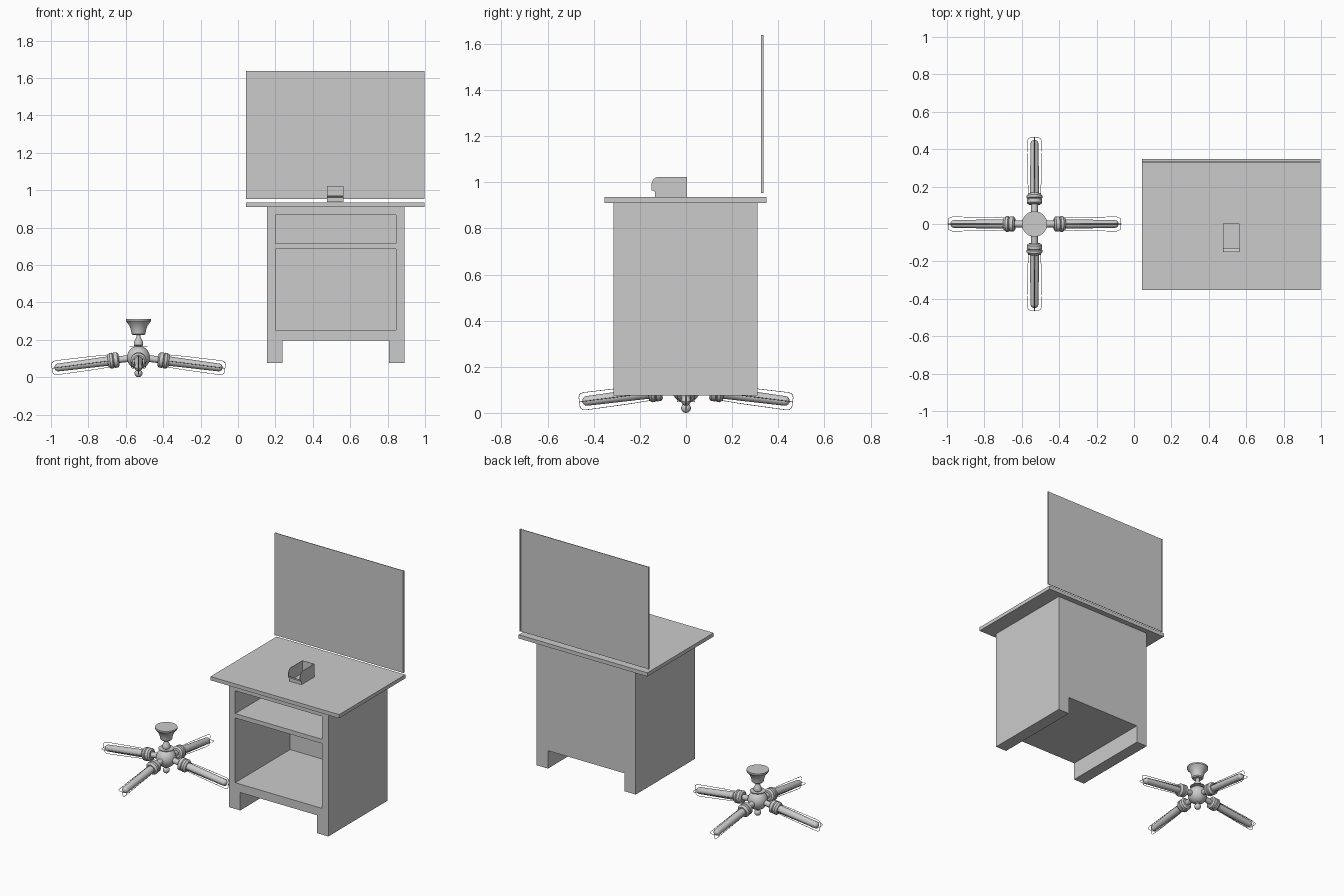
import bpy, bmesh
from math import pi, cos, sin, radians
from mathutils import Matrix, Vector

if "Cube" in bpy.data.objects:
    bpy.data.objects.remove(bpy.data.objects["Cube"])


def finish(name, bm, smooth=False):
    bmesh.ops.recalc_face_normals(bm, faces=bm.faces)
    me = bpy.data.meshes.new(name)
    bm.to_mesh(me)
    bm.free()
    ob = bpy.data.objects.new(name, me)
    bpy.context.collection.objects.link(ob)
    if smooth:
        bpy.ops.object.select_all(action='DESELECT')
        ob.select_set(True)
        bpy.context.view_layer.objects.active = ob
        bpy.ops.object.shade_smooth_by_angle(angle=radians(35))
    return ob


def box(name, lo, hi):
    lo, hi = Vector(lo), Vector(hi)
    bm = bmesh.new()
    bmesh.ops.create_cube(bm, size=1, matrix=Matrix.Translation((lo + hi) / 2)
                          @ Matrix.Diagonal((*(hi - lo), 1)))
    return finish(name, bm)


def prism(name, pts, push):
    """Extrude a closed outline of 3D points along a vector."""
    bm = bmesh.new()
    f = bm.faces.new([bm.verts.new(p) for p in pts])
    r = bmesh.ops.extrude_face_region(bm, geom=[f])
    bm.faces.ensure_lookup_table()
    vs = [g for g in r['geom'] if isinstance(g, bmesh.types.BMVert)]
    bmesh.ops.translate(bm, verts=vs, vec=push)
    if len(bm.faces) == len(pts) + 1:
        bm.faces.new([bm.verts[i] for i in range(len(pts))])
    return finish(name, bm)


def lathe(name, profile, mat, n=32):
    """Spin (radius, height) points round local z."""
    bm = bmesh.new()
    vs = [bm.verts.new((r, 0, h)) for r, h in profile]
    es = [bm.edges.new(p) for p in zip(vs, vs[1:])]
    bmesh.ops.spin(bm, geom=vs + es, cent=(0, 0, 0), axis=(0, 0, 1),
                   angle=2 * pi, steps=n, use_merge=True)
    bmesh.ops.remove_doubles(bm, verts=bm.verts, dist=1e-5)
    bmesh.ops.transform(bm, matrix=mat, verts=bm.verts)
    return finish(name, bm, True)


def ball(r, h, a0=-90, a1=90, n=12):
    """Arc of a sphere profile centred at height h."""
    out = []
    for i in range(n + 1):
        a = radians(a0 + (a1 - a0) * i / n)
        out.append((max(0, r * cos(a)), h + r * sin(a)))
    return out


# cabinet carcass: side slabs run full depth and form the legs
X0, X1, Y0, Y1 = 0.155, 0.89, -0.315, 0.311
box("cabinet_side_left", (X0, Y0, 0.075), (0.2, Y1, 0.91))
box("cabinet_side_right", (0.845, Y0, 0.075), (X1, Y1, 0.91))
box("leg_inner_left", (0.2, Y0, 0.075), (0.237, Y1, 0.195))
box("leg_inner_right", (0.806, Y0, 0.075), (0.845, Y1, 0.195))
for name, z0, z1 in (("cabinet_floor", 0.195, 0.251), ("shelf", 0.685, 0.714),
                     ("cabinet_ceiling", 0.867, 0.91)):
    box(name, (0.2, Y0, z0), (0.845, Y1, z1))
box("cabinet_back", (0.2, 0.266, 0.251), (0.845, Y1, 0.867))

# worktop
box("worktop", (0.043, -0.353, 0.91), (0.997, 0.348, 0.935))

# upright back panel with side rails
box("back_panel", (0.048, 0.329, 0.953), (0.992, 0.333, 1.638))
for side, x in (("left", 0.043), ("right", 0.991)):
    box("panel_rail_" + side, (x, 0.325, 0.953), (x + 0.006, 0.337, 1.638))

# open storage bin
side = [(0.004, 0.936), (-0.135, 0.936), (-0.135, 0.96), (-0.149, 0.965),
        (-0.149, 0.995), (-0.143, 1.012), (-0.127, 1.023), (0.004, 1.023)]
for s, x in (("left", 0.475), ("right", 0.562)):
    prism("bin_side_" + s, [(x, y, z) for y, z in side], (0.003, 0, 0))
box("bin_floor", (0.477, -0.135, 0.936), (0.563, 0.004, 0.94))
box("bin_back", (0.477, 0.001, 0.936), (0.563, 0.004, 1.023))
lip = [(-0.135, 0.936), (-0.135, 0.96), (-0.149, 0.965), (-0.149, 0.975),
       (-0.146, 0.975), (-0.146, 0.967), (-0.132, 0.962), (-0.132, 0.936)]
prism("bin_front_lip", [(0.477, y, z) for y, z in lip], (0.086, 0, 0))

# lamp fitting: central stem, hub and ceiling cup
C = Matrix.Translation((-0.532, 0, 0))
lathe("ceiling_cup", [(0, 0.225), (0.03, 0.225), (0.037, 0.232), (0.04, 0.25),
                      (0.048, 0.275), (0.062, 0.293), (0.068, 0.3),
                      (0.068, 0.31), (0, 0.31)], C)
lathe("stem", [(0.018, 0.155), (0.018, 0.165), (0.025, 0.172), (0.025, 0.185),
               (0.018, 0.2), (0.012, 0.212), (0.012, 0.228)], C)
lathe("hub", ball(0.062, 0.105), C)
lathe("hub_disc", [(0, 0.164), (0.048, 0.164), (0.048, 0.168), (0, 0.168)], C)
lathe("bottom_finial", ball(0.021, 0.021, -90, 60) + [(0.018, 0.05)], C)

# four sloping lamp arms with wire guards
for k in range(4):
    M = (C @ Matrix.Translation((0, 0, 0.107)) @ Matrix.Rotation(k * pi / 2, 4, 'Z')
         @ Matrix.Rotation(radians(90 + 7.3), 4, 'Y'))
    lathe(f"arm_{k}", [(0.018, 0.04), (0.018, 0.108)], M)
    lathe(f"socket_{k}", [(0, 0.105), (0.03, 0.105), (0.041, 0.113),
                          (0.041, 0.132), (0.037, 0.136), (0.042, 0.14),
                          (0.042, 0.153), (0.032, 0.165), (0, 0.165)], M)
    lathe(f"lamp_tube_{k}", [(0.025, 0.16)] + ball(0.021, 0.432, 0, 90, 8), M)
    for j in range(2):
        cu = bpy.data.curves.new(f"guard_wire_{k}_{j}", 'CURVE')
        cu.dimensions = '3D'
        cu.bevel_depth = 0.0015
        cu.bevel_resolution = 1
        half = [(0.033, 0.16), (0.036, 0.25), (0.038, 0.44), (0.036, 0.454),
                (0.029, 0.463), (0.018, 0.466)]
        path = half + [(-r, h) for r, h in reversed(half)]
        sp = cu.splines.new('POLY')
        sp.points.add(len(path) - 1)
        for p, (r, h) in zip(sp.points, path):
            p.co = (r, 0, h, 1)
        ob = bpy.data.objects.new(cu.name, cu)
        bpy.context.collection.objects.link(ob)
        ob.matrix_world = M @ Matrix.Rotation(j * pi / 2, 4, 'Z')
